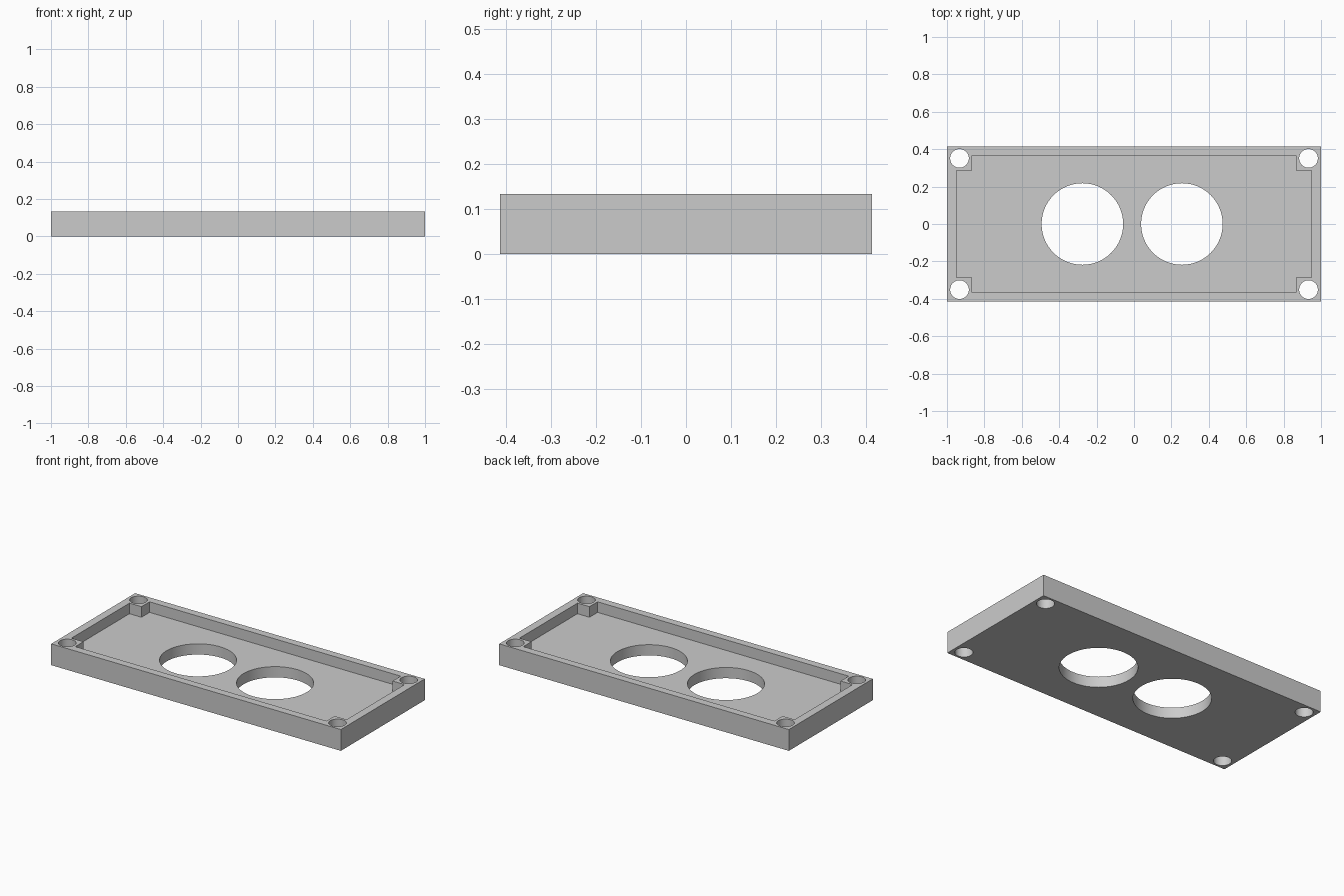
import bpy, bmesh, math

old = bpy.data.objects.get("Cube")
if old:
    bpy.data.objects.remove(old, do_unlink=True)

LENGTH, WIDTH, HEIGHT, FLOOR = 2.0, 0.828, 0.133, 0.067


def prism(name, outline, z0, z1):
    """Extrude a closed outline between two heights."""
    bm = bmesh.new()
    base = bm.faces.new([bm.verts.new((x, y, z0)) for x, y in outline])
    top = bmesh.ops.extrude_face_region(bm, geom=[base])["geom"]
    moved = [v for v in top if isinstance(v, bmesh.types.BMVert)]
    bmesh.ops.translate(bm, verts=moved, vec=(0, 0, z1 - z0))
    bmesh.ops.recalc_face_normals(bm, faces=bm.faces)
    mesh = bpy.data.meshes.new(name)
    bm.to_mesh(mesh)
    bm.free()
    obj = bpy.data.objects.new(name, mesh)
    bpy.context.collection.objects.link(obj)
    return obj


def circle(cx, cy, r, sides=64):
    return [(cx + r * math.cos(2 * math.pi * i / sides),
             cy + r * math.sin(2 * math.pi * i / sides)) for i in range(sides)]


def cut(target, cutter):
    """Subtract the cutter, apply the result and discard the cutter."""
    cutter.hide_render = True
    mod = target.modifiers.new("cut", 'BOOLEAN')
    mod.operation, mod.solver, mod.object = 'DIFFERENCE', 'EXACT', cutter
    bpy.context.view_layer.objects.active = target
    bpy.ops.object.modifier_apply(modifier=mod.name)
    bpy.data.objects.remove(cutter, do_unlink=True)


# Solid tray block
hx, hy = LENGTH / 2, WIDTH / 2
tray = prism("tray_plate", [(-hx, -hy), (hx, -hy), (hx, hy), (-hx, hy)], 0, HEIGHT)

# Pocket that leaves a thin rim and four square corner posts
px, py, nx, ny = 0.95, 0.366, 0.867, 0.286
quarter = [(px, ny), (nx, ny), (nx, py)]
pocket = (quarter + [(-x, y) for x, y in reversed(quarter)]
          + [(-x, -y) for x, y in quarter] + [(x, -y) for x, y in reversed(quarter)])
cut(tray, prism("pocket_cutter", pocket, FLOOR, HEIGHT + 0.1))

# Screw holes through the corner posts
for sx in (-1, 1):
    for sy in (-1, 1):
        cut(tray, prism("screw_cutter", circle(sx * 0.933, sy * 0.351, 0.05), -0.1, HEIGHT + 0.1))

# Two large round openings
for cx in (-0.276, 0.256):
    cut(tray, prism("opening_cutter", circle(cx, 0, 0.218), -0.1, HEIGHT + 0.1))

# Plain grey finish
grey = bpy.data.materials.new("plain_grey")
grey.use_nodes = True
colour = (0.6, 0.6, 0.6, 1)
grey.diffuse_color = colour
grey.node_tree.nodes["Principled BSDF"].inputs["Base Color"].default_value = colour
tray.data.materials.clear()
tray.data.materials.append(grey)

# Smooth round walls, crisp edges
bpy.ops.object.select_all(action='DESELECT')
tray.select_set(True)
bpy.context.view_layer.objects.active = tray
bpy.ops.object.shade_smooth_by_angle(angle=math.radians(30))
